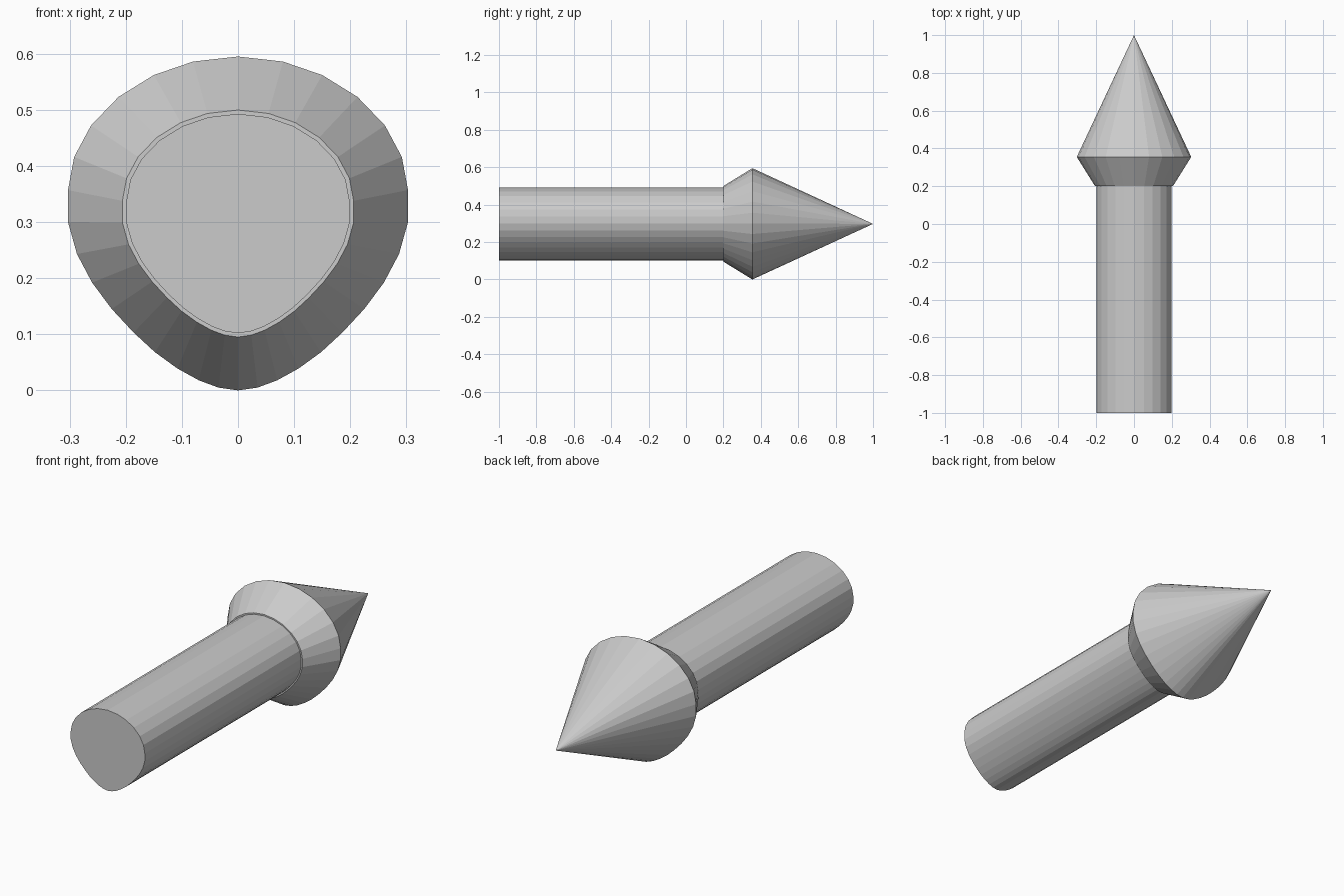
import bpy, bmesh

if "Cube" in bpy.data.objects:
    bpy.data.objects.remove(bpy.data.objects["Cube"])

# Right half of the egg-shaped cross-section, top to bottom (x, z)
HALF = [(0, .595), (.08, .586), (.15, .562), (.213, .523), (.262, .472),
        (.292, .416), (.303, .357), (.303, .300), (.287, .243), (.260, .192),
        (.225, .145), (.186, .103), (.148, .068), (.108, .039), (.070, .018),
        (.035, .005), (0, 0)]
SECTION = HALF + [(-x, z) for x, z in HALF[-2:0:-1]]
MID = 0.297

# Length stations (y, scale): shaft, small step, flared collar
STATIONS = [(-1, .657), (.2, .657), (.2, .68), (.355, 1)]

bm = bmesh.new()
rings = [[bm.verts.new((x * s, y, MID + (z - MID) * s)) for x, z in SECTION]
         for y, s in STATIONS]
n = len(SECTION)

# Shaft end cap
bm.faces.new(rings[0])

# Shaft, step and collar walls
for a, b in zip(rings, rings[1:]):
    for i in range(n):
        j = (i + 1) % n
        bm.faces.new((a[i], a[j], b[j], b[i]))

# Pointed tip
tip = bm.verts.new((0, 1, MID))
for i in range(n):
    bm.faces.new((rings[-1][i], rings[-1][(i + 1) % n], tip))

bmesh.ops.recalc_face_normals(bm, faces=bm.faces)
mesh = bpy.data.meshes.new("pointed_bolt")
bm.to_mesh(mesh)
bm.free()
obj = bpy.data.objects.new("pointed_bolt", mesh)
bpy.context.collection.objects.link(obj)
